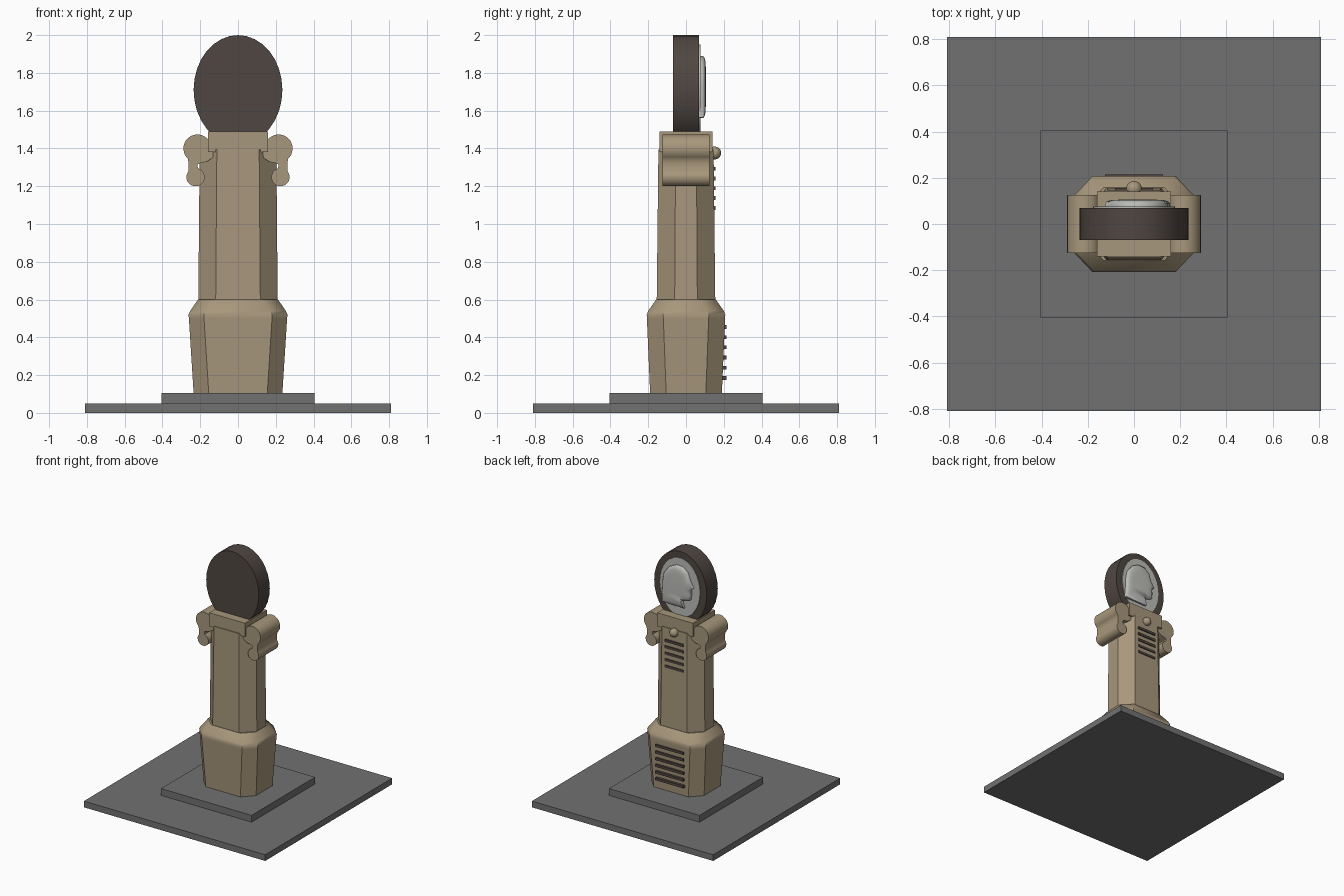
import bpy, bmesh
from math import cos, sin, pi, radians
from mathutils import Matrix

old = bpy.data.objects.get("Cube")
if old:
    bpy.data.objects.remove(old, do_unlink=True)


def material(name, rgb):
    m = bpy.data.materials.new(name)
    m.use_nodes = True
    m.diffuse_color = (*rgb, 1)
    m.node_tree.nodes["Principled BSDF"].inputs["Base Color"].default_value = (*rgb, 1)
    return m


STONE = material("tan stone", (0.39, 0.31, 0.20))
PAVING = material("grey paving", (0.165, 0.165, 0.165))
BRONZE = material("dark bronze", (0.08, 0.062, 0.053))
SILVER = material("pale silver", (0.50, 0.51, 0.48))


def finish(name, bm, mat, smooth=None):
    bmesh.ops.recalc_face_normals(bm, faces=bm.faces[:])
    me = bpy.data.meshes.new(name)
    bm.to_mesh(me)
    bm.free()
    me.materials.append(mat)
    ob = bpy.data.objects.new(name, me)
    bpy.context.collection.objects.link(ob)
    if smooth:
        bpy.ops.object.select_all(action='DESELECT')
        ob.select_set(True)
        bpy.context.view_layer.objects.active = ob
        bpy.ops.object.shade_smooth_by_angle(angle=radians(smooth))
    return ob


def box(name, mat, hx, y0, y1, z0, z1):
    bm = bmesh.new()
    bmesh.ops.create_cube(bm, size=1, matrix=Matrix.Translation((0, (y0 + y1) / 2, (z0 + z1) / 2))
                          @ Matrix.Diagonal((2 * hx, y1 - y0, z1 - z0, 1)))
    return finish(name, bm, mat)


def loft(bm, rings):
    """Skin equal-length rings of points and close both ends."""
    rows = [[bm.verts.new(p) for p in ring] for ring in rings]
    n = len(rows[0])
    for a, b in zip(rows, rows[1:]):
        for i in range(n):
            bm.faces.new((a[i], a[(i + 1) % n], b[(i + 1) % n], b[i]))
    bm.faces.new(rows[0])
    bm.faces.new(rows[-1])


def octagon(hx, hy, fx, fy, z):
    """Rectangle with cut corners; fx and fy are the half widths of the main faces."""
    return [(fx, -hy, z), (hx, -fy, z), (hx, fy, z), (fx, hy, z),
            (-fx, hy, z), (-hx, fy, z), (-hx, -fy, z), (-fx, -hy, z)]


def slab(name, mat, outline, y0, y1, smooth=40):
    """Extrude an x-z outline along y."""
    bm = bmesh.new()
    loft(bm, [[(x, y, z) for x, z in outline] for y in (y0, y1)])
    return finish(name, bm, mat, smooth)


def arc(cx, cz, rx, rz, start, end, n):
    angles = [radians(start + (end - start) * i / n) for i in range(n + 1)]
    return [(cx + rx * cos(a), cz + rz * sin(a)) for a in angles]


# Ground plate and step
box("ground_plate", PAVING, 0.81, -0.81, 0.81, 0, 0.05)
box("step", PAVING, 0.405, -0.405, 0.405, 0.05, 0.105)

# Flared plinth with a soft shoulder
bm = bmesh.new()
loft(bm, [octagon(0.235, 0.19, 0.155, 0.105, 0.105),
          octagon(0.26, 0.207, 0.18, 0.12, 0.5),
          octagon(0.262, 0.208, 0.18, 0.121, 0.52),
          octagon(0.253, 0.2, 0.172, 0.115, 0.54),
          octagon(0.212, 0.158, 0.13, 0.075, 0.6)])
finish("plinth", bm, STONE, 38)

# Tapering shaft and capital block
bm = bmesh.new()
loft(bm, [octagon(0.21, 0.155, 0.118, 0.06, 0.6),
          octagon(0.203, 0.146, 0.112, 0.055, 1.395)])
finish("shaft", bm, STONE)
box("capital_block", STONE, 0.16, -0.14, 0.14, 1.38, 1.49)

# Scroll brackets on both sides
scroll = [(0.1, 1.385), (0.1, 1.44), (0.155, 1.44)]
scroll += arc(0.215, 1.4, 0.074, 0.074, 135, -48, 18)
scroll += [(0.262, 1.32)]
scroll += arc(0.225, 1.248, 0.048, 0.048, 38, -230, 20)
scroll += [(0.212, 1.295), (0.215, 1.315), (0.2, 1.322), (0.165, 1.33), (0.135, 1.35), (0.12, 1.38)]
for side, s in (("left", 1), ("right", -1)):
    slab(side + "_scroll", STONE, [(s * x, z) for x, z in scroll], -0.125, 0.125)

# Oval medallion with a raised silver face
slab("medallion", BRONZE, arc(0, 1.71, 0.235, 0.29, 0, 348.75, 31), -0.07, 0.07)
slab("medallion_face", SILVER, arc(0, 1.715, 0.178, 0.235, 0, 348.75, 31), 0.065, 0.076)

# Head in relief, looking towards -x
head = [(0.155, 1.565), (0.152, 1.62), (0.147, 1.73), (0.135, 1.8), (0.09, 1.86), (0.03, 1.89),
        (-0.03, 1.885), (-0.075, 1.85), (-0.095, 1.79), (-0.125, 1.74), (-0.105, 1.725),
        (-0.106, 1.68), (-0.1, 1.64), (-0.07, 1.63), (-0.025, 1.62), (-0.045, 1.56)]
bm = bmesh.new()
rings = []
for y, k in ((0.07, 1), (0.09, 1), (0.098, 0.94), (0.103, 0.82), (0.105, 0.6)):
    rings.append([(0.02 + (x - 0.02) * k, y, 1.73 + (z - 1.73) * k) for x, z in head])
loft(bm, rings)
finish("relief_head", bm, SILVER, 50)

# Round knob on the back of the capital
bm = bmesh.new()
bmesh.ops.create_uvsphere(bm, u_segments=20, v_segments=12, radius=0.034,
                          matrix=Matrix.Translation((0, 0.152, 1.376)))
finish("knob", bm, STONE, 40)

# Vent slots on the back
for i in range(5):
    z = 1.085 + 0.052 * i
    box(f"upper_slot_{i + 1}", BRONZE, 0.082, 0.143, 0.156, z - 0.01, z + 0.01)
for i in range(6):
    z = 0.185 + 0.054 * i
    box(f"lower_slot_{i + 1}", BRONZE, 0.125, 0.19, 0.214, z - 0.01, z + 0.01)
